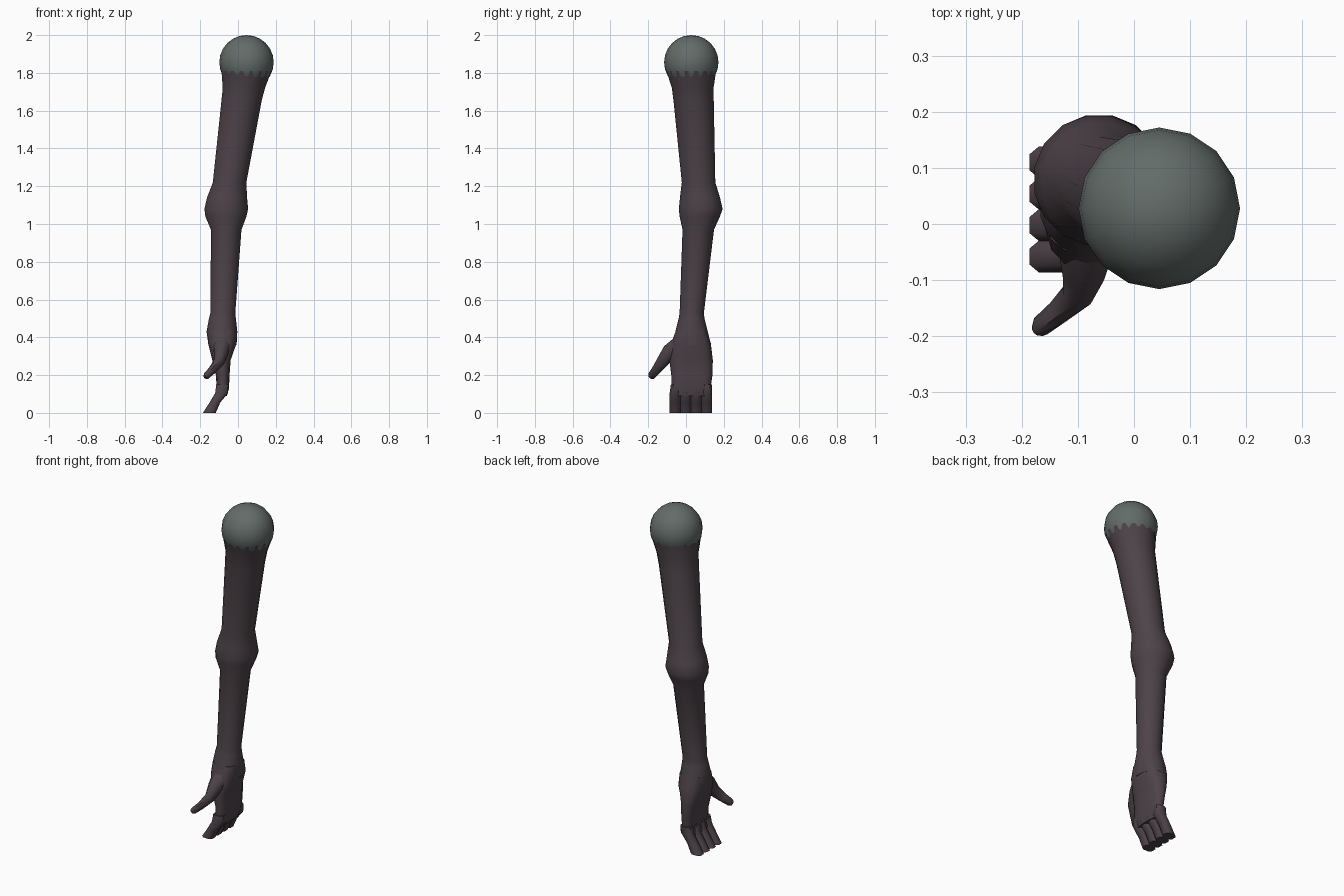
import bpy, bmesh
from math import cos, sin, pi, copysign
from mathutils import Vector

if "Cube" in bpy.data.objects:
    bpy.data.objects.remove(bpy.data.objects["Cube"])


def material(name, rgb):
    m = bpy.data.materials.new(name)
    m.diffuse_color = (*rgb, 1)
    m.use_nodes = True
    m.node_tree.nodes["Principled BSDF"].inputs["Base Color"].default_value = m.diffuse_color
    return m


SKIN = material("dark_skin", (0.075, 0.056, 0.066))
CAP = material("grey_cap", (0.125, 0.15, 0.14))


def loft(name, rings, sides=14, power=1.0, level=False, wide=(0, 1, 0), angle=50):
    """Skin rings (centre, thickness radius, width radius); level keeps rings horizontal."""
    bm = bmesh.new()
    pts = [Vector(r[0]) for r in rings]
    loops = []
    for i, (c, ru, rv) in enumerate(rings):
        d = pts[min(i + 1, len(pts) - 1)] - pts[max(i - 1, 0)]
        d = Vector((0, 0, -1)) if level else d.normalized()
        u = Vector(wide).cross(d).normalized()
        v = d.cross(u)
        loop = []
        for k in range(sides):
            a = 2 * pi * (k + 0.5) / sides
            cu = copysign(abs(cos(a)) ** power, cos(a))
            cv = copysign(abs(sin(a)) ** power, sin(a))
            loop.append(bm.verts.new(Vector(c) + u * cu * ru + v * cv * rv))
        loops.append(loop)
    for a, b in zip(loops, loops[1:]):
        for k in range(sides):
            n = (k + 1) % sides
            bm.faces.new((a[k], a[n], b[n], b[k]))
    bm.faces.new(loops[0])
    bm.faces.new(loops[-1][::-1])
    bmesh.ops.recalc_face_normals(bm, faces=bm.faces)
    me = bpy.data.meshes.new(name)
    bm.to_mesh(me)
    bm.free()
    ob = bpy.data.objects.new(name, me)
    bpy.context.collection.objects.link(ob)
    finish(ob, SKIN, angle)
    return ob


def finish(ob, mat, angle):
    ob.data.materials.append(mat)
    bpy.ops.object.select_all(action='DESELECT')
    ob.select_set(True)
    bpy.context.view_layer.objects.active = ob
    bpy.ops.object.shade_smooth_by_angle(angle=angle * pi / 180)


def spans(rows):
    """Rows of z, x min, x max, y min, y max become level rings."""
    return [(((a + b) / 2, (c + d) / 2, z), (b - a) / 2, (d - c) / 2)
            for z, a, b, c, d in rows]


# shoulder ball
bpy.ops.mesh.primitive_uv_sphere_add(segments=16, ring_count=12, radius=0.144,
                                     location=(0.045, 0.028, 1.856))
ball = bpy.context.object
ball.name = "shoulder_ball"
finish(ball, CAP, 60)

# upper arm, elbow, forearm and wrist
loft("arm", spans([
    (1.81, -0.090, 0.180, -0.106, 0.162),
    (1.72, -0.083, 0.145, -0.077, 0.148),
    (1.65, -0.090, 0.127, -0.068, 0.149),
    (1.22, -0.135, 0.046, -0.024, 0.157),
    (1.14, -0.166, 0.050, -0.034, 0.182),
    (1.08, -0.180, 0.056, -0.040, 0.196),
    (1.04, -0.175, 0.047, -0.036, 0.182),
    (0.97, -0.145, 0.020, -0.020, 0.150),
    (0.53, -0.147, -0.013, -0.035, 0.096),
    (0.50, -0.155, -0.010, -0.040, 0.099),
    (0.43, -0.168, -0.002, -0.058, 0.117),
    (0.36, -0.158, -0.006, -0.070, 0.134),
]), 16, level=True)

# palm
loft("palm", spans([
    (0.44, -0.160, -0.006, -0.052, 0.110),
    (0.37, -0.160, -0.006, -0.078, 0.131),
    (0.28, -0.137, -0.038, -0.088, 0.142),
    (0.20, -0.118, -0.044, -0.078, 0.140),
    (0.13, -0.113, -0.047, -0.078, 0.130),
    (0.09, -0.122, -0.058, -0.076, 0.126),
]), 14, power=0.75, level=True)

# four short curled fingers side by side
names = ("index", "middle", "ring", "little")
for i, name in enumerate(names):
    y = -0.058 + 0.056 * i
    loft(name + "_finger", [
        ((-0.083, y + 0.003, 0.150), 0.034, 0.027),
        ((-0.087, y, 0.105), 0.036, 0.030),
        ((-0.122, y, 0.055), 0.030, 0.030),
        ((-0.152, y, 0.000), 0.036, 0.030),
    ], 8, power=0.75, level=True)

# thumb
loft("thumb", [
    ((-0.085, -0.030, 0.365), 0.055, 0.050),
    ((-0.090, -0.085, 0.325), 0.040, 0.045),
    ((-0.100, -0.125, 0.270), 0.028, 0.034),
    ((-0.135, -0.157, 0.227), 0.021, 0.026),
    ((-0.166, -0.182, 0.197), 0.018, 0.022),
    ((-0.175, -0.189, 0.190), 0.010, 0.012),
], 8, wide=(0, -0.6, 0.8))
